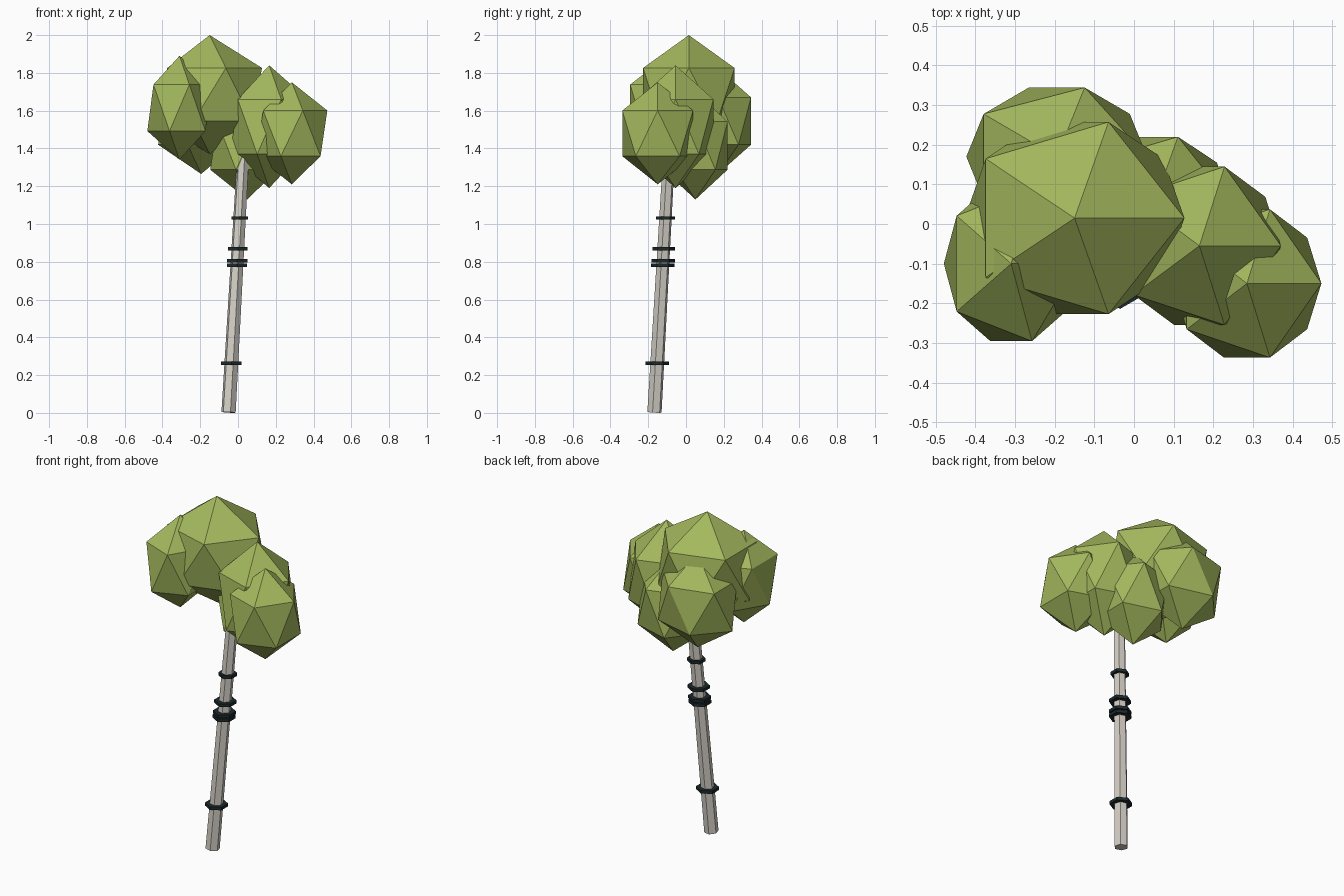
import bpy
from mathutils import Vector

cube = bpy.data.objects.get("Cube")
if cube:
    bpy.data.objects.remove(cube)


def material(name, rgb):
    mat = bpy.data.materials.new(name)
    mat.use_nodes = True
    mat.diffuse_color = (*rgb, 1)
    bsdf = mat.node_tree.nodes["Principled BSDF"]
    bsdf.inputs["Base Color"].default_value = (*rgb, 1)
    bsdf.inputs["Roughness"].default_value = 0.9
    return mat


leaf = material("leaf green", (0.37, 0.48, 0.11))
bark = material("pale bark", (0.66, 0.63, 0.57))
band = material("dark band", (0.012, 0.022, 0.025))


def finish(name, mat):
    obj = bpy.context.object
    obj.name = name
    obj.data.materials.append(mat)
    return obj


# Leaf clumps: stretched icosahedra (centre, radii)
clumps = {
    "top": ((-0.15, 0.015, 1.685), (0.31, 0.285, 0.315)),
    "left_front": ((-0.31, -0.10, 1.615), (0.19, 0.23, 0.275)),
    "right_middle": ((0.165, -0.055, 1.515), (0.23, 0.235, 0.325)),
    "right_front": ((0.285, -0.15, 1.48), (0.21, 0.22, 0.27)),
    "left_back": ((-0.195, 0.17, 1.545), (0.255, 0.205, 0.28)),
    "right_back": ((0.05, 0.05, 1.415), (0.22, 0.20, 0.285)),
}
for name, (centre, radii) in clumps.items():
    bpy.ops.mesh.primitive_ico_sphere_add(subdivisions=1, radius=1, location=centre)
    finish("leaf_clump_" + name, leaf).scale = radii

# Leaning, slightly tapered six-sided trunk
base, tip = Vector((-0.05, -0.167, 0.003)), Vector((0.032, -0.085, 1.45))
axis = tip - base
bpy.ops.mesh.primitive_cone_add(vertices=6, radius1=0.039, radius2=0.032,
                                depth=axis.length, location=(base + tip) / 2)
finish("trunk", bark).rotation_euler = axis.to_track_quat("Z", "Y").to_euler()

# Level dark bands around the trunk (height, radius)
for i, (z, r) in enumerate([(0.262, 0.062), (0.782, 0.062), (0.806, 0.062),
                            (0.87, 0.06), (1.032, 0.05)]):
    centre = base.lerp(tip, z / tip.z)
    bpy.ops.mesh.primitive_cylinder_add(vertices=6, radius=r, depth=0.018,
                                        location=(centre.x, centre.y, z))
    finish(f"trunk_band_{i + 1}", band)
